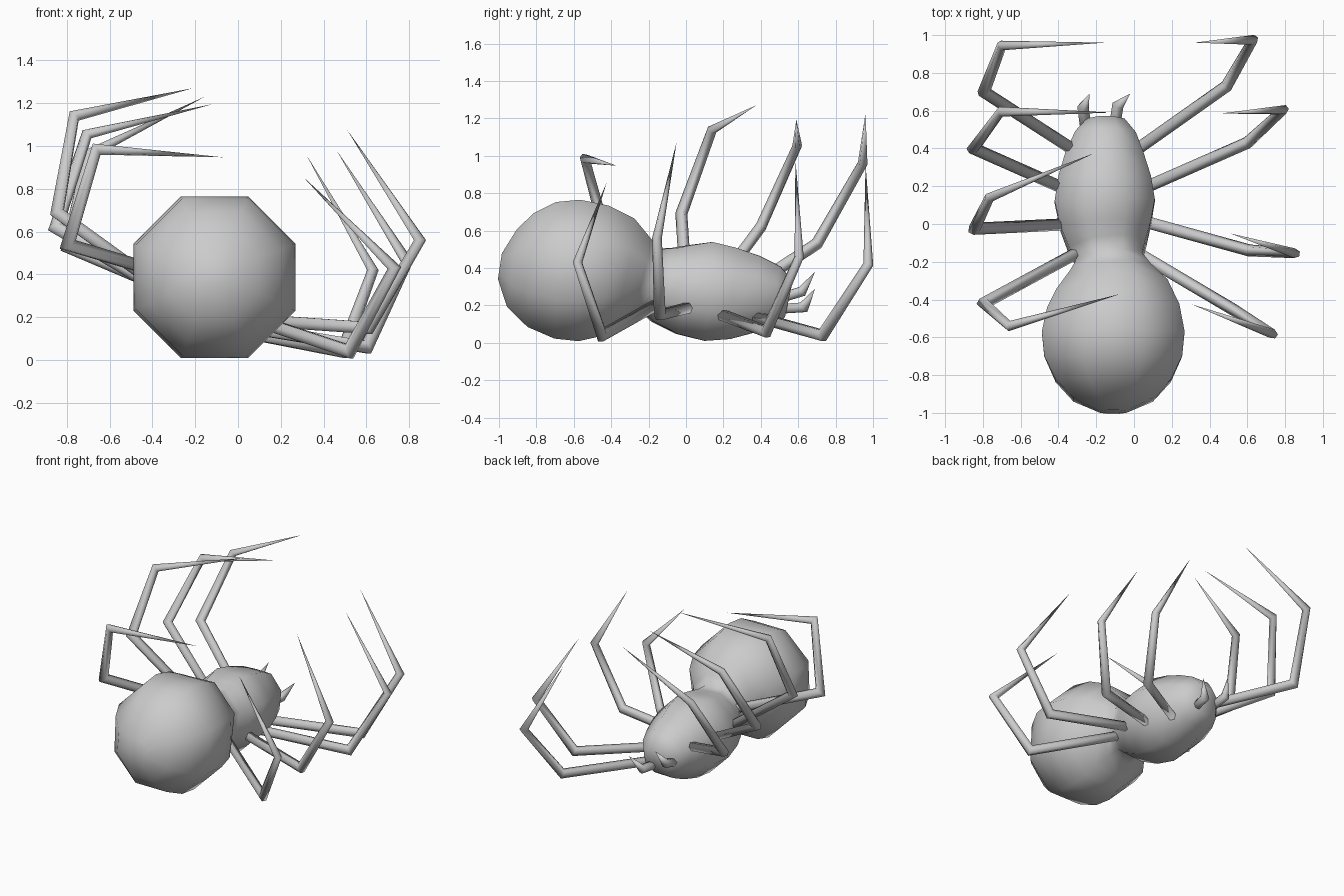
import bpy, bmesh, math
from mathutils import Vector


def tube(name, points, radii, sides, spin=0.0):
    """Loft a polygonal tube along points with mitred joints; radius 0 makes a tip."""
    pts = [Vector(p) for p in points]
    bm = bmesh.new()
    rings = []
    side = None
    for i, p in enumerate(pts):
        out = (pts[min(i + 1, len(pts) - 1)] - pts[min(i, len(pts) - 2)]).normalized()
        d = (pts[i] - pts[i - 1]).normalized() if i else out
        if side is None:
            side = d.cross(Vector((0, 0, 1))).normalized()
        else:
            side = (side - d * side.dot(d)).normalized()
        up = side.cross(d)
        if radii[i] == 0:
            rings.append([bm.verts.new(p)])
            continue
        n = (d + out).normalized()
        ring = []
        for k in range(sides):
            a = spin + 2 * math.pi * k / sides
            off = (side * math.cos(a) + up * math.sin(a)) * radii[i]
            off -= d * (off.dot(n) / d.dot(n))
            ring.append(bm.verts.new(p + off))
        rings.append(ring)
        # carry the frame round the bend
        side = d.rotation_difference(out) @ side
    for a, b in zip(rings, rings[1:]):
        for k in range(sides):
            j = (k + 1) % sides
            if len(b) == 1:
                bm.faces.new((a[k], a[j], b[0]))
            else:
                bm.faces.new((a[k], a[j], b[j], b[k]))
    for ring in (rings[0], rings[-1]):
        if len(ring) > 2:
            bm.faces.new(ring)
    bmesh.ops.recalc_face_normals(bm, faces=bm.faces[:])
    me = bpy.data.meshes.new(name)
    bm.to_mesh(me)
    bm.free()
    for f in me.polygons:
        f.use_smooth = True
    ob = bpy.data.objects.new(name, me)
    bpy.context.collection.objects.link(ob)
    return ob


# Body: abdomen, waist and head section as one octagonal loft (y, x, z, half width)
profile = [
    (-0.995, -0.11, 0.41, 0.07), (-0.93, -0.11, 0.40, 0.21),
    (-0.83, -0.11, 0.39, 0.305), (-0.70, -0.11, 0.388, 0.365),
    (-0.57, -0.11, 0.387, 0.378), (-0.44, -0.11, 0.385, 0.35),
    (-0.34, -0.115, 0.375, 0.295), (-0.25, -0.125, 0.35, 0.215),
    (-0.19, -0.13, 0.335, 0.175), (-0.12, -0.14, 0.31, 0.205),
    (-0.01, -0.15, 0.285, 0.24), (0.12, -0.155, 0.275, 0.265),
    (0.25, -0.155, 0.265, 0.245), (0.38, -0.155, 0.26, 0.205),
    (0.48, -0.15, 0.25, 0.16), (0.55, -0.15, 0.235, 0.10),
]
k = 1 / math.cos(math.pi / 8)
tube("body", [(x, y, z) for y, x, z, r in profile],
     [r * k for *_, r in profile], 8, math.pi / 8)

# Legs: hip, lower joint, upper joint, tip
legs = {
    "left_leg_1": [(-0.30, 0.38, 0.32), (-0.795, 0.70, 0.53), (-0.70, 0.945, 0.96), (-0.155, 0.96, 1.23)],
    "left_leg_2": [(-0.33, 0.17, 0.31), (-0.85, 0.40, 0.62), (-0.705, 0.595, 1.055), (-0.12, 0.59, 1.195)],
    "left_leg_3": [(-0.32, 0.00, 0.31), (-0.845, -0.025, 0.69), (-0.765, 0.14, 1.14), (-0.21, 0.375, 1.27)],
    "left_leg_4": [(-0.26, -0.13, 0.38), (-0.795, -0.42, 0.54), (-0.66, -0.54, 0.985), (-0.07, -0.37, 0.947)],
    "right_leg_1": [(-0.02, 0.37, 0.14), (0.49, 0.73, 0.04), (0.63, 0.975, 0.42), (0.32, 0.96, 0.957)],
    "right_leg_2": [(0.03, 0.18, 0.155), (0.60, 0.43, 0.06), (0.79, 0.605, 0.46), (0.46, 0.585, 0.98)],
    "right_leg_3": [(0.03, 0.02, 0.19), (0.61, -0.14, 0.15), (0.85, -0.155, 0.56), (0.51, -0.05, 1.075)],
    "right_leg_4": [(-0.02, -0.13, 0.22), (0.52, -0.45, 0.04), (0.73, -0.58, 0.43), (0.305, -0.425, 0.855)],
}
for name, pts in legs.items():
    tube(name, pts, [0.032, 0.032, 0.026, 0], 6)

# Fangs
tube("left_fang", [(-0.25, 0.47, 0.23), (-0.27, 0.62, 0.275), (-0.235, 0.69, 0.38)],
     [0.03, 0.03, 0], 6)
tube("right_fang", [(-0.11, 0.47, 0.18), (-0.085, 0.63, 0.19), (-0.02, 0.69, 0.29)],
     [0.03, 0.03, 0], 6)
